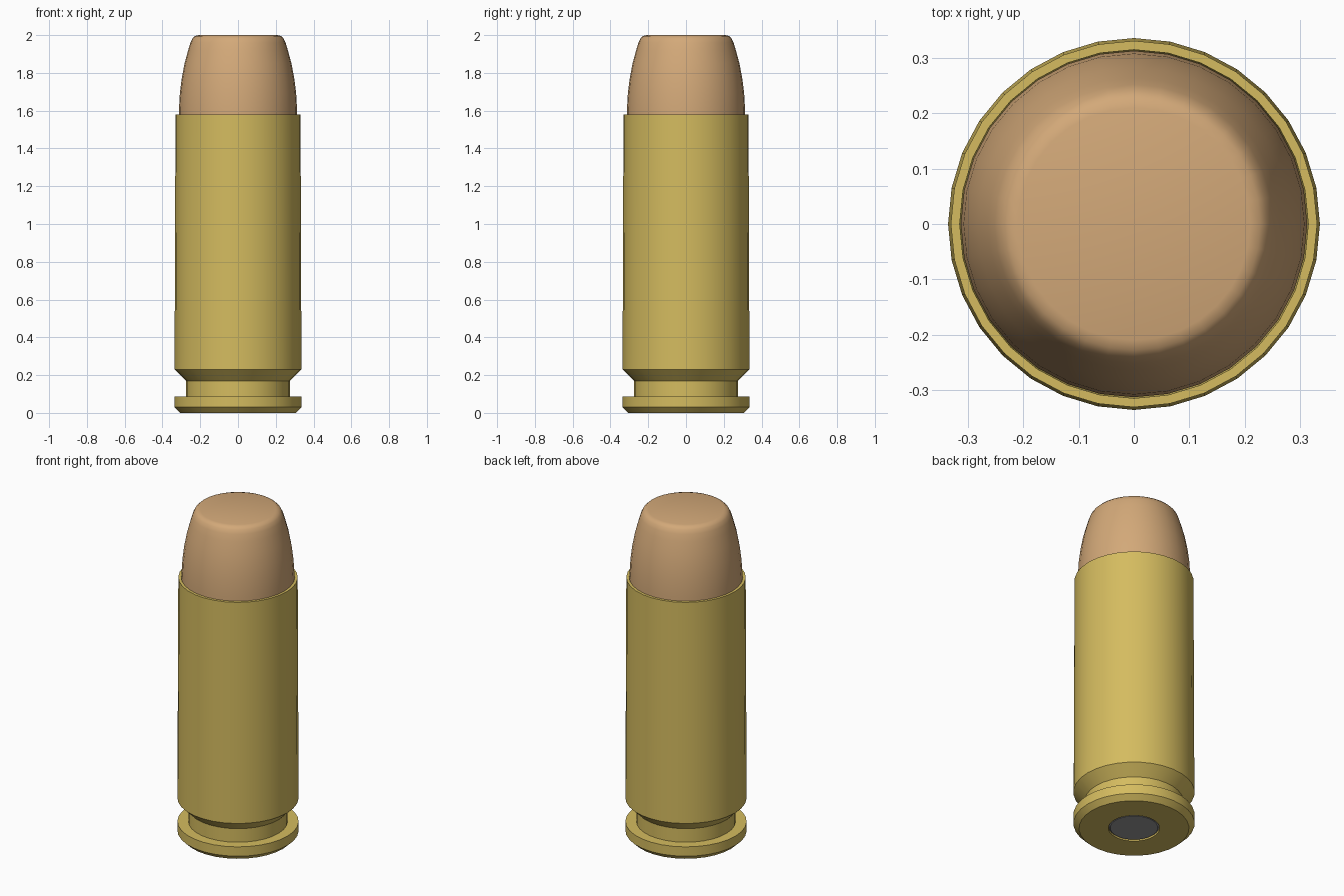
import bpy, bmesh, math

if "Cube" in bpy.data.objects:
    bpy.data.objects.remove(bpy.data.objects["Cube"])

SEGMENTS = 32


def material(name, rgb):
    m = bpy.data.materials.new(name)
    m.diffuse_color = (*rgb, 1.0)
    m.use_nodes = True
    m.node_tree.nodes["Principled BSDF"].inputs["Base Color"].default_value = m.diffuse_color
    return m


brass = material("brass", (0.66, 0.50, 0.115))
copper = material("copper", (0.65, 0.395, 0.19))
steel = material("dull steel", (0.31, 0.31, 0.32))


def lathe(name, profile, mat, angle):
    """Revolve (radius, z) points around z; a radius of 0 becomes a pole."""
    bm = bmesh.new()
    rings = []
    for r, z in profile:
        if r == 0:
            rings.append([bm.verts.new((0, 0, z))] * SEGMENTS)
        else:
            rings.append([bm.verts.new((r * math.cos(a), r * math.sin(a), z))
                          for a in (2 * math.pi * i / SEGMENTS for i in range(SEGMENTS))])
    for lo, hi in zip(rings, rings[1:]):
        for i in range(SEGMENTS):
            j = (i + 1) % SEGMENTS
            corners = list(dict.fromkeys((lo[i], lo[j], hi[j], hi[i])))
            bm.faces.new(corners)
    bmesh.ops.recalc_face_normals(bm, faces=bm.faces)
    mesh = bpy.data.meshes.new(name)
    bm.to_mesh(mesh)
    bm.free()
    mesh.materials.append(mat)
    ob = bpy.data.objects.new(name, mesh)
    bpy.context.collection.objects.link(ob)
    bpy.ops.object.select_all(action='DESELECT')
    ob.select_set(True)
    bpy.context.view_layer.objects.active = ob
    bpy.ops.object.shade_smooth_by_angle(angle=math.radians(angle))
    return ob


# Case: primer pocket, rim, extractor groove, body and open mouth
lathe("case", [
    (0, 0.10), (0.142, 0.10), (0.142, 0.0),
    (0.305, 0.0), (0.336, 0.03), (0.336, 0.087),
    (0.275, 0.087), (0.275, 0.17), (0.336, 0.23),
    (0.331, 1.58), (0.315, 1.58), (0.313, 1.40),
], brass, 30)

# Bullet: flat nose with a rounded shoulder
lathe("bullet", [
    (0, 1.40), (0.313, 1.40), (0.313, 1.60), (0.308, 1.69), (0.298, 1.77),
    (0.283, 1.85), (0.264, 1.92), (0.252, 1.96), (0.241, 1.983),
    (0.228, 1.995), (0.21, 2.0), (0, 2.0),
], copper, 40)

# Primer: shallow disc set in the base
lathe("primer", [
    (0, 0.003), (0.132, 0.003), (0.140, 0.009), (0.140, 0.10), (0, 0.10),
], steel, 30)
